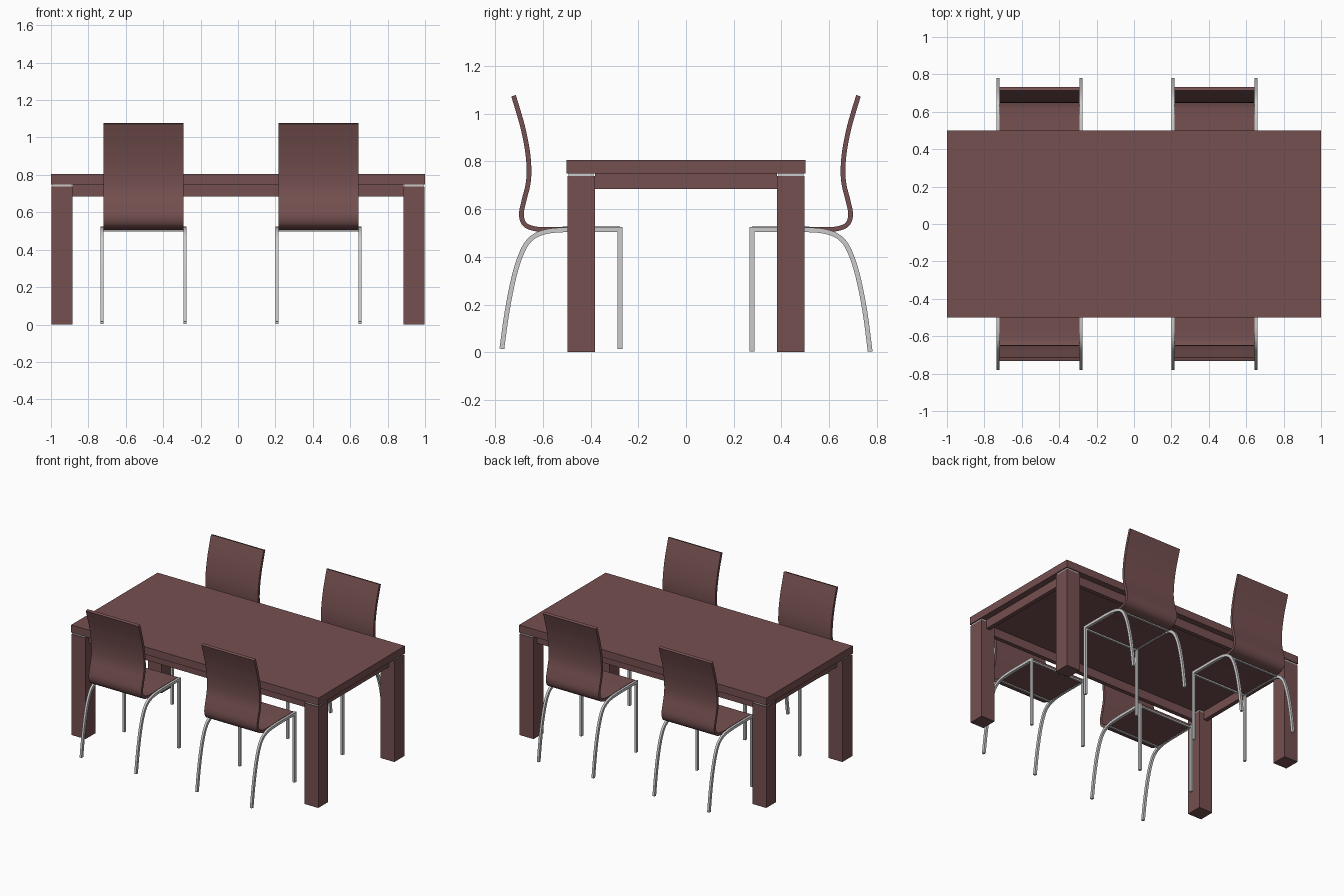
import bpy, bmesh
from mathutils import Vector

if "Cube" in bpy.data.objects:
    bpy.data.objects.remove(bpy.data.objects["Cube"])

wood = bpy.data.materials.new("dark_wood")
wood.diffuse_color = (0.18, 0.08, 0.08, 1)
wood.use_nodes = True
wood.node_tree.nodes["Principled BSDF"].inputs["Base Color"].default_value = wood.diffuse_color


def finish(name, bm, mat=None, smooth=False):
    bmesh.ops.recalc_face_normals(bm, faces=bm.faces)
    me = bpy.data.meshes.new(name)
    bm.to_mesh(me)
    bm.free()
    ob = bpy.data.objects.new(name, me)
    bpy.context.collection.objects.link(ob)
    if mat:
        me.materials.append(mat)
    if smooth:
        bpy.ops.object.select_all(action='DESELECT')
        ob.select_set(True)
        bpy.context.view_layer.objects.active = ob
        bpy.ops.object.shade_smooth_by_angle(angle=0.6)
    return ob


def box(name, x, y, z, mat=None):
    bm = bmesh.new()
    bmesh.ops.create_cube(bm, size=1)
    for v in bm.verts:
        v.co = Vector([(a + b) / 2 + c * (b - a) for (a, b), c in zip((x, y, z), v.co)])
    return finish(name, bm, mat)


def spline(pts, n=4):
    """Catmull-Rom curve through 2D points."""
    p = [Vector(q) for q in pts]
    p = [2 * p[0] - p[1]] + p + [2 * p[-1] - p[-2]]
    out = []
    for a, b, c, d in zip(p, p[1:], p[2:], p[3:]):
        for i in range(n):
            t = i / n
            out.append(0.5 * (2 * b + (c - a) * t + (2 * a - 5 * b + 4 * c - d) * t * t
                              + (3 * b - a - 3 * c + d) * t ** 3))
    return out + [p[-2]]


def ribbon(name, path, thick, x0, x1, side, mat=None):
    """Sweep a rectangular section along a (y, z) path with mitred corners."""
    bm = bmesh.new()
    rings = []
    for i, p in enumerate(path):
        d0 = (p - path[i - 1]).normalized() if i else None
        d1 = (path[i + 1] - p).normalized() if i < len(path) - 1 else d0
        d0 = d0 or d1
        t = (d0 + d1).normalized()
        off = Vector((-t.y, t.x)) * (thick / 2 / t.dot(d1))
        a, b = p + off, p - off
        rings.append([bm.verts.new((x, side * q.x, q.y))
                      for x, q in ((x0, a), (x1, a), (x1, b), (x0, b))])
    for r, s in zip(rings, rings[1:]):
        for k in range(4):
            m = (k + 1) % 4
            bm.faces.new((r[k], r[m], s[m], s[k]))
    bm.faces.new(rings[0])
    bm.faces.new(rings[-1])
    return finish(name, bm, mat, True)


def span(s, a, b):
    return tuple(sorted((s * a, s * b)))


# Table
box("table_top", (-1, 1), (-0.5, 0.5), (0.75, 0.805), wood)
for sx in (-1, 1):
    for sy in (-1, 1):
        box("table_leg", span(sx, 0.885, 0.997), span(sy, 0.382, 0.497), (0, 0.738), wood)
        box("leg_plate", span(sx, 0.89, 0.992), span(sy, 0.387, 0.492), (0.738, 0.75))
    box("end_apron", span(sx, 0.925, 0.955), (-0.382, 0.382), (0.685, 0.75), wood)
for sy in (-1, 1):
    box("long_apron", (-0.885, 0.885), span(sy, 0.425, 0.455), (0.685, 0.75), wood)

# Chairs: bent shell and two side frames joined by crossbars
shell = spline([(0.277, 0.517), (0.45, 0.518), (0.58, 0.514), (0.64, 0.519), (0.678, 0.538),
                (0.69, 0.58), (0.678, 0.64), (0.663, 0.70), (0.658, 0.76), (0.664, 0.84),
                (0.681, 0.93), (0.70, 1.0), (0.723, 1.075)])
for cx in (-0.505, 0.43):
    for s in (-1, 1):
        foot = 0.014 if s < 0 else 0.003
        ribbon("seat_and_back", shell, 0.02, cx - 0.213, cx + 0.213, s, wood)
        frame = [Vector((0.277, foot)), Vector((0.277, 0.515))] + spline(
            [(0.48, 0.515), (0.58, 0.507), (0.645, 0.48), (0.685, 0.425),
             (0.72, 0.32), (0.75, 0.17), (0.772, foot)])
        for sx in (-1, 1):
            x0, x1 = span(sx, 0.213, 0.229)
            ribbon("chair_frame", frame, 0.02, cx + x0, cx + x1, s)
        for name, y in (("front_crossbar", 0.277), ("rear_crossbar", 0.61)):
            box(name, (cx - 0.213, cx + 0.213), span(s, y - 0.007, y + 0.007), (0.497, 0.509))
